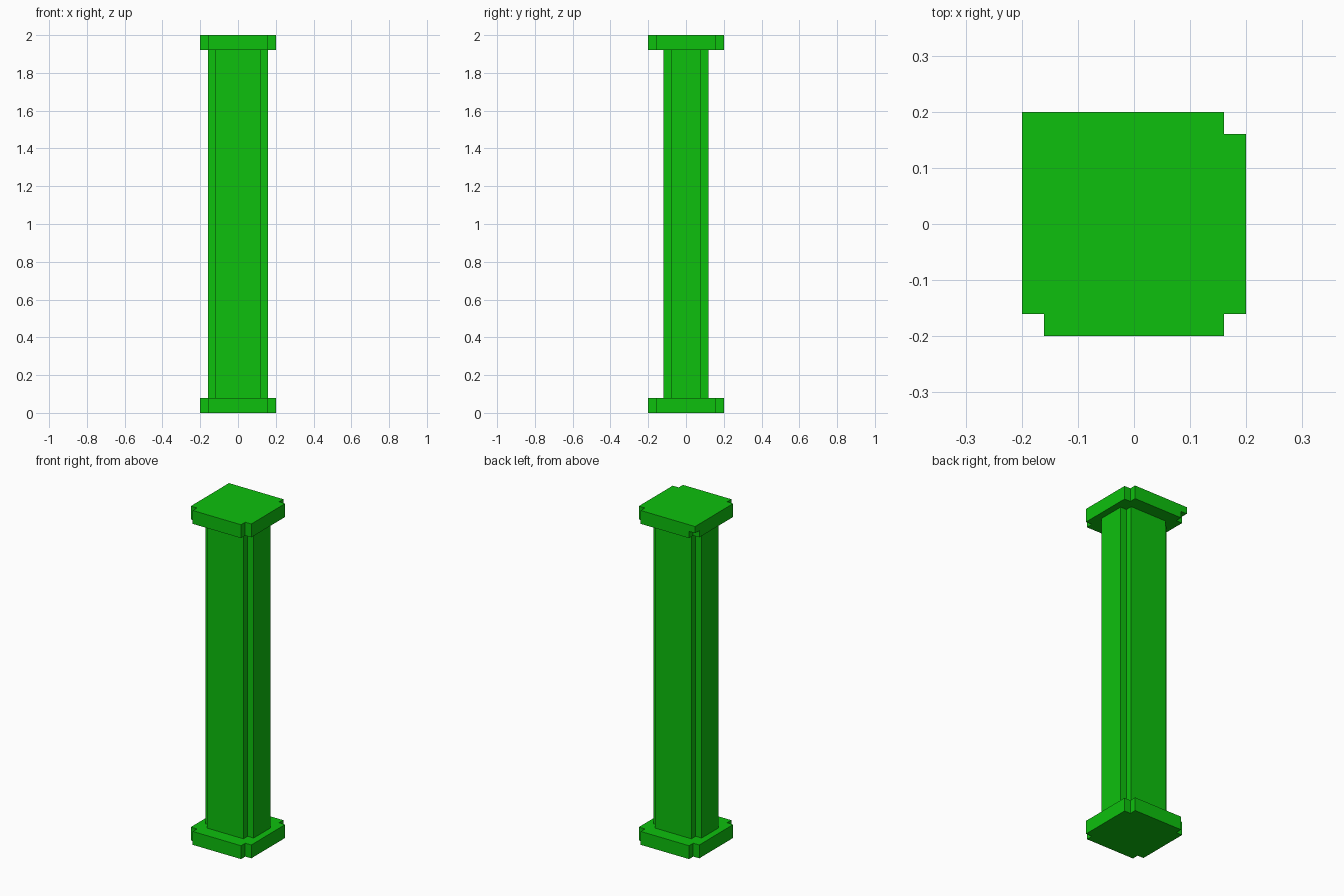
import bpy
import bmesh
from mathutils import Matrix, Vector

cube = bpy.data.objects.get("Cube")
if cube:
    bpy.data.objects.remove(cube, do_unlink=True)

STEP = 0.04  # size of each square corner notch

green = bpy.data.materials.new("bright green")
green.use_nodes = True
colour = (0.004, 0.527, 0.004, 1.0)
green.diffuse_color = colour
green.node_tree.nodes["Principled BSDF"].inputs["Base Color"].default_value = colour


def finish(name, bm):
    bmesh.ops.recalc_face_normals(bm, faces=bm.faces)
    mesh = bpy.data.meshes.new(name)
    bm.to_mesh(mesh)
    bm.free()
    mesh.materials.append(green)
    obj = bpy.data.objects.new(name, mesh)
    bpy.context.collection.objects.link(obj)
    return obj


def notched_prism(name, hx, hy, z0, z1):
    """Upright rectangular block with a square notch cut from every corner."""
    ix, iy = hx - STEP, hy - STEP
    outline = []
    for sx, sy in ((1, 1), (-1, 1), (-1, -1), (1, -1)):
        corner = [(sx * hx, sy * iy), (sx * ix, sy * iy), (sx * ix, sy * hy)]
        outline += corner if sx * sy > 0 else corner[::-1]
    bm = bmesh.new()
    base = bm.faces.new([bm.verts.new((x, y, z0)) for x, y in outline])
    top = bmesh.ops.extrude_face_region(bm, geom=[base], use_keep_orig=True)["geom"]
    bmesh.ops.translate(bm, vec=Vector((0, 0, z1 - z0)),
                        verts=[v for v in top if isinstance(v, bmesh.types.BMVert)])
    return finish(name, bm)


# Base plate, shaft and top plate
notched_prism("base_plate", 0.20, 0.20, 0.0, 0.08)
notched_prism("shaft", 0.16, 0.12, 0.08, 1.92)
notched_prism("top_plate", 0.20, 0.20, 1.92, 2.0)

# Small block filling the upper half of one back corner of the top plate
bm = bmesh.new()
bmesh.ops.create_cube(bm, size=STEP, matrix=Matrix.Translation((-0.18, 0.18, 1.98)))
finish("top_corner_block", bm)
